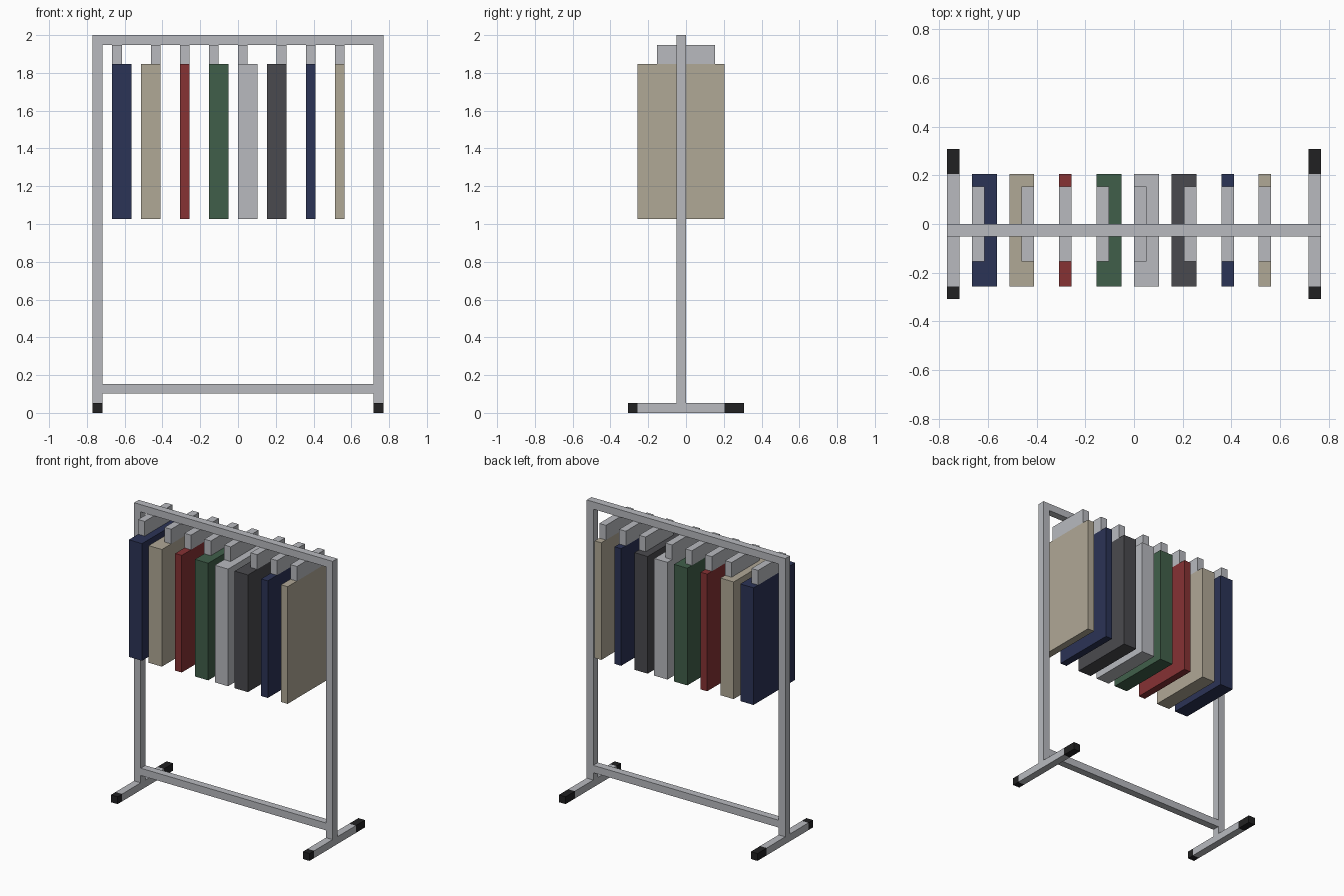
import bpy
import bmesh
from mathutils import Matrix, Vector

if "Cube" in bpy.data.objects:
    bpy.data.objects.remove(bpy.data.objects["Cube"], do_unlink=True)

U = 2 / 39  # one grid cell; all sizes below are whole cells


def material(name, rgb):
    """Flat material from 0-255 sRGB values."""
    linear = [((c / 255 + 0.055) / 1.055) ** 2.4 for c in rgb]
    mat = bpy.data.materials.new(name)
    mat.use_nodes = True
    mat.diffuse_color = (*linear, 1)
    mat.node_tree.nodes["Principled BSDF"].inputs["Base Color"].default_value = (*linear, 1)
    return mat


metal = material("light grey", (184, 186, 191))
black = material("black", (33, 33, 34))
navy = material("navy", (43, 51, 86))
beige = material("beige", (176, 168, 150))
red = material("red", (134, 50, 52))
green = material("green", (64, 95, 74))
charcoal = material("charcoal", (74, 74, 78))


def box(name, x, y, z, mat):
    """Box spanning the given (low, high) cell ranges."""
    low, high = (Vector(p) * U for p in zip(x, y, z))
    bm = bmesh.new()
    bmesh.ops.create_cube(bm, size=1, matrix=Matrix.LocRotScale(None, None, high - low))
    mesh = bpy.data.meshes.new(name)
    bm.to_mesh(mesh)
    bm.free()
    mesh.materials.append(mat)
    obj = bpy.data.objects.new(name, mesh)
    obj.location = (low + high) / 2
    bpy.context.collection.objects.link(obj)
    return obj


# Uprights, feet and rubber end caps
for side, x in (("right", (-15, -14)), ("left", (14, 15))):
    box(side + "_post", x, (-1, 0), (1, 39), metal)
    box(side + "_foot", x, (-5, 4), (0, 1), metal)
    box(side + "_front_cap", x, (-6, -5), (0, 1), black)
    box(side + "_back_cap", x, (4, 6), (0, 1), black)

# Crossbars
box("top_rail", (-14, 14), (-1, 0), (38, 39), metal)
box("lower_rail", (-14, 14), (-1, 0), (2, 3), metal)

# Garments: left edge, width, hanger edge, colour
garments = [
    (-13, 2, -13, navy),
    (-10, 2, -9, beige),
    (-6, 1, -6, red),
    (-3, 2, -3, green),
    (0, 2, 0, metal),
    (3, 2, 4, charcoal),
    (7, 1, 7, navy),
    (10, 1, 10, beige),
]
for i, (x, width, hook, mat) in enumerate(garments, 1):
    box(f"garment_{i}", (x, x + width), (-5, 4), (20, 36), mat)
    box(f"hanger_{i}", (hook, hook + 1), (-3, 3), (36, 38), metal)
